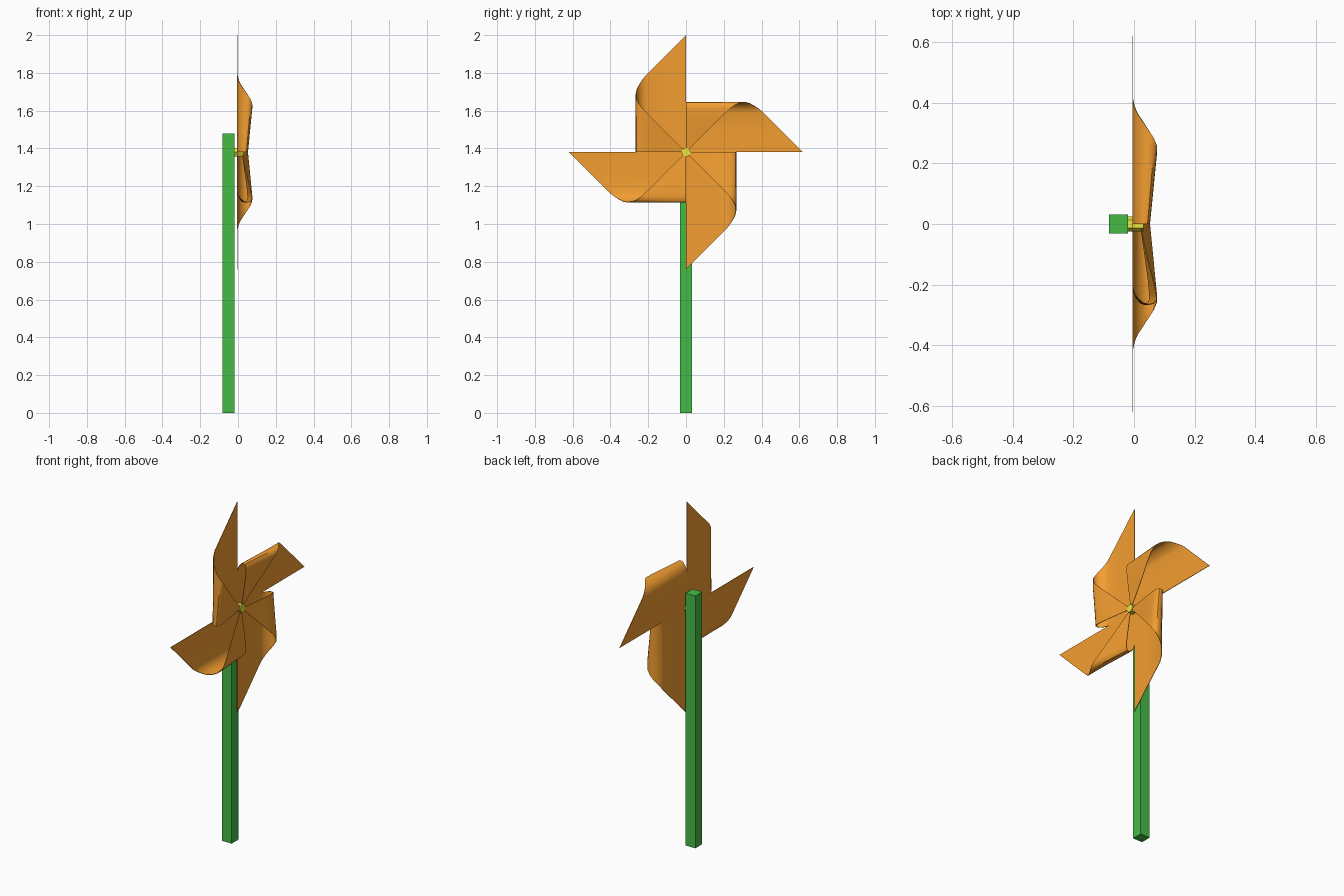
import bpy, bmesh
from math import pi
from mathutils import Matrix

if "Cube" in bpy.data.objects:
    bpy.data.objects.remove(bpy.data.objects["Cube"])

HUB_Z = 1.38
R = 0.62


def paint(obj, name, rgb):
    mat = bpy.data.materials.get(name) or bpy.data.materials.new(name)
    mat.diffuse_color = (*rgb, 1)
    mat.use_nodes = True
    mat.node_tree.nodes["Principled BSDF"].inputs["Base Color"].default_value = mat.diffuse_color
    obj.data.materials.append(mat)


# Curl section: distance along paper, reach from hub, lift toward the front
CURL = [(0, 0, 0), (0.11, 0.11, 0), (0.21, 0.21, 0), (0.235, 0.23, 0.006),
        (0.26, 0.246, 0.018), (0.285, 0.26, 0.035), (0.31, 0.265, 0.052),
        (0.335, 0.262, 0.068), (0.36, 0.25, 0.078), (0.385, 0.232, 0.079),
        (0.44, 0.18, 0.072), (0.50, 0.12, 0.060), (0.56, 0.06, 0.048),
        (R, 0, 0.036)]
ROWS = 8


def make_blade(index):
    # Triangle of paper whose corner is curled over to the hub
    bm = bmesh.new()
    cols = []
    for s, reach, lift in CURL:
        col = []
        for j in range(ROWS + 1):
            t = (R - s) * j / ROWS
            scale = 0.7 + 0.3 * min(t / 0.24, 1)
            col.append(bm.verts.new((lift * scale - 0.004, -reach, t)))
        cols.append(col)
    for a, b in zip(cols, cols[1:]):
        for j in range(ROWS):
            bm.faces.new((a[j], a[j + 1], b[j + 1], b[j]))
    bmesh.ops.remove_doubles(bm, verts=bm.verts, dist=1e-5)
    bmesh.ops.recalc_face_normals(bm, faces=bm.faces)
    bm.transform(Matrix.Rotation(index * pi / 2, 4, 'X'))
    mesh = bpy.data.meshes.new(f"blade_{index + 1}")
    bm.to_mesh(mesh)
    bm.free()
    obj = bpy.data.objects.new(mesh.name, mesh)
    bpy.context.collection.objects.link(obj)
    obj.location.z = HUB_Z
    for p in mesh.polygons:
        p.use_smooth = True
    paper = obj.modifiers.new("paper_thickness", 'SOLIDIFY')
    paper.thickness = 0.003
    paper.offset = 0
    bpy.context.view_layer.objects.active = obj
    obj.select_set(True)
    bpy.ops.object.modifier_apply(modifier=paper.name)
    bpy.ops.object.shade_smooth_by_angle(angle=0.7)
    obj.select_set(False)
    paint(obj, "orange", (0.9, 0.34, 0.03))


# Square post
bpy.ops.mesh.primitive_cube_add(size=1, location=(-0.051, 0, 0.74))
post = bpy.context.object
post.name = "post"
post.scale = (0.063, 0.063, 1.48)
paint(post, "green", (0.06, 0.5, 0.06))

# Six-sided pin through the hub
bpy.ops.mesh.primitive_cylinder_add(vertices=6, radius=0.025, depth=0.051,
                                    location=(0.0055, 0, HUB_Z),
                                    rotation=(0, pi / 2, 0))
pin = bpy.context.object
pin.name = "pin"
paint(pin, "yellow", (0.85, 0.8, 0.05))
bpy.ops.object.select_all(action='DESELECT')

# Four curled blades
for i in range(4):
    make_blade(i)
